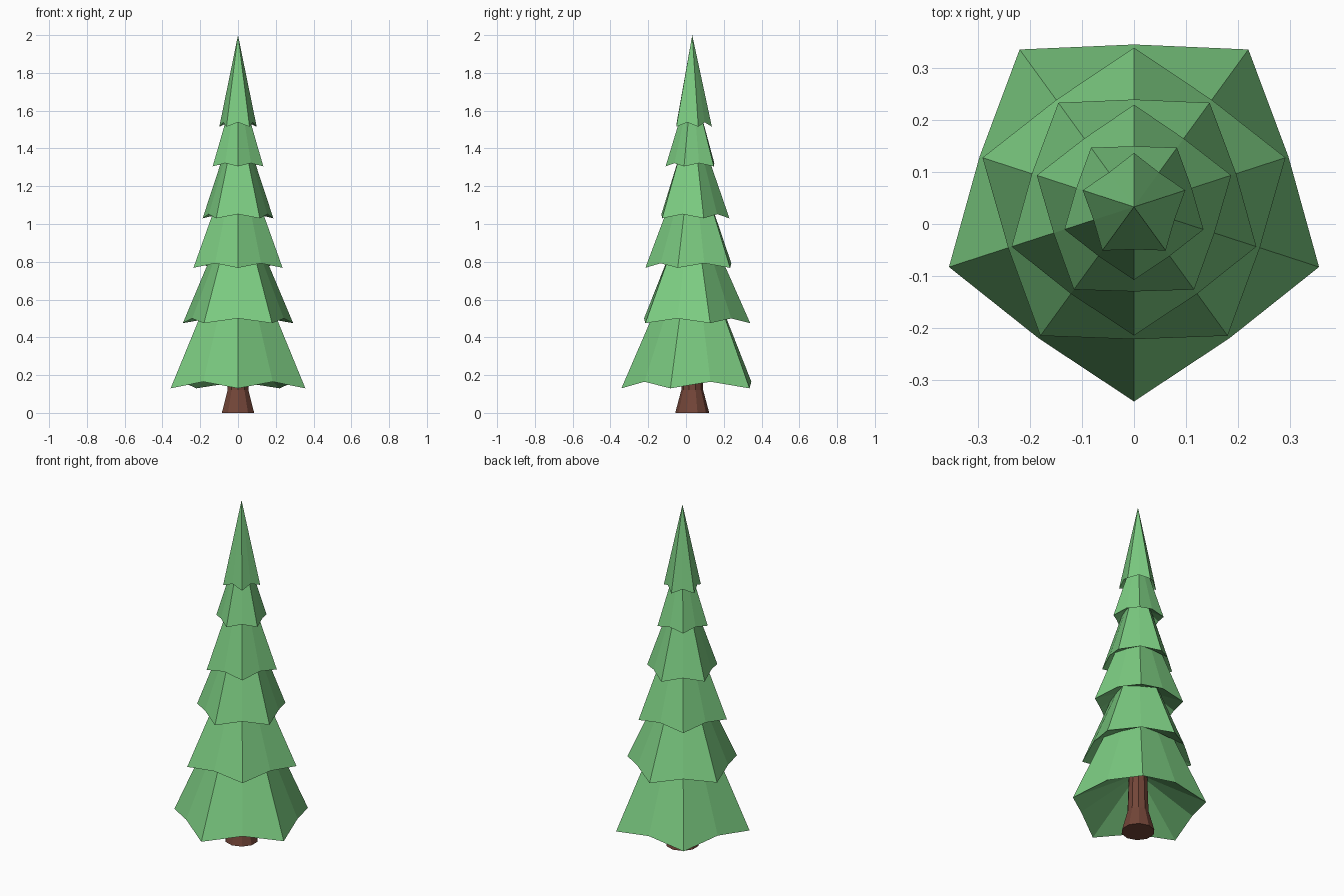
import bpy, bmesh
from math import cos, sin, pi

if "Cube" in bpy.data.objects:
    bpy.data.objects.remove(bpy.data.objects["Cube"])

CY = 0.033   # tree axis sits slightly behind the origin
N = 10


def material(name, color):
    m = bpy.data.materials.new(name)
    m.diffuse_color = (*color, 1)
    m.use_nodes = True
    m.node_tree.nodes["Principled BSDF"].inputs["Base Color"].default_value = m.diffuse_color
    return m


def ring(bm, r_tip, z_tip, r_mid=None, z_mid=None, shift=0):
    """Ten-point ring alternating between tips and notches."""
    r_mid = r_tip if r_mid is None else r_mid
    z_mid = z_tip if z_mid is None else z_mid
    out = []
    for i in range(N):
        a = -pi / 2 + i * 2 * pi / N
        r, z = (r_tip, z_tip) if (i + shift) % 2 == 0 else (r_mid, z_mid)
        out.append(bm.verts.new((r * cos(a), CY + r * sin(a), z)))
    return out


def bridge(bm, a, b):
    for i in range(N):
        j = (i + 1) % N
        bm.faces.new((a[i], a[j], b[j], b[i]))


def finish(bm, name, mat):
    bmesh.ops.recalc_face_normals(bm, faces=bm.faces)
    me = bpy.data.meshes.new(name)
    bm.to_mesh(me)
    bm.free()
    me.materials.append(mat)
    ob = bpy.data.objects.new(name, me)
    bpy.context.collection.objects.link(ob)
    return ob


# Foliage tiers: tip radius, tip z, notch radius, notch z, slope apex z, top z
tiers = [
    (0.375, 0.130, 0.313, 0.165, 1.00, 0.540),
    (0.307, 0.475, 0.255, 0.500, 1.17, 0.825),
    (0.248, 0.768, 0.207, 0.792, 1.43, 1.075),
    (0.197, 1.030, 0.163, 1.052, 1.60, 1.345),
    (0.141, 1.305, 0.117, 1.322, 1.77, 1.555),
    (0.104, 1.515, 0.082, 1.538, 2.00, None),
]
bm = bmesh.new()
prev = ring(bm, 0.045, 0.33)          # underside meets the trunk
for k, (rt, zt, rm, zm, apex, top) in enumerate(tiers):
    rim = ring(bm, rt, zt, rm, zm, k)
    bridge(bm, prev, rim)
    if top is None:                   # pointed treetop
        tip = bm.verts.new((0, CY, apex))
        for i in range(N):
            bm.faces.new((rim[i], rim[(i + 1) % N], tip))
    else:
        s = (apex - top) / (apex - zt)
        prev = ring(bm, rt * s, top, rm * s, top, k)
        bridge(bm, rim, prev)
finish(bm, "foliage", material("needle_green", (0.2, 0.6, 0.22)))

# Flared trunk
bm = bmesh.new()
rings = [ring(bm, r, z) for r, z in ((0.09, 0), (0.058, 0.12), (0.05, 0.36))]
for a, b in zip(rings, rings[1:]):
    bridge(bm, a, b)
bm.faces.new(rings[0])
bm.faces.new(rings[-1])
finish(bm, "trunk", material("bark_brown", (0.17, 0.06, 0.04)))
